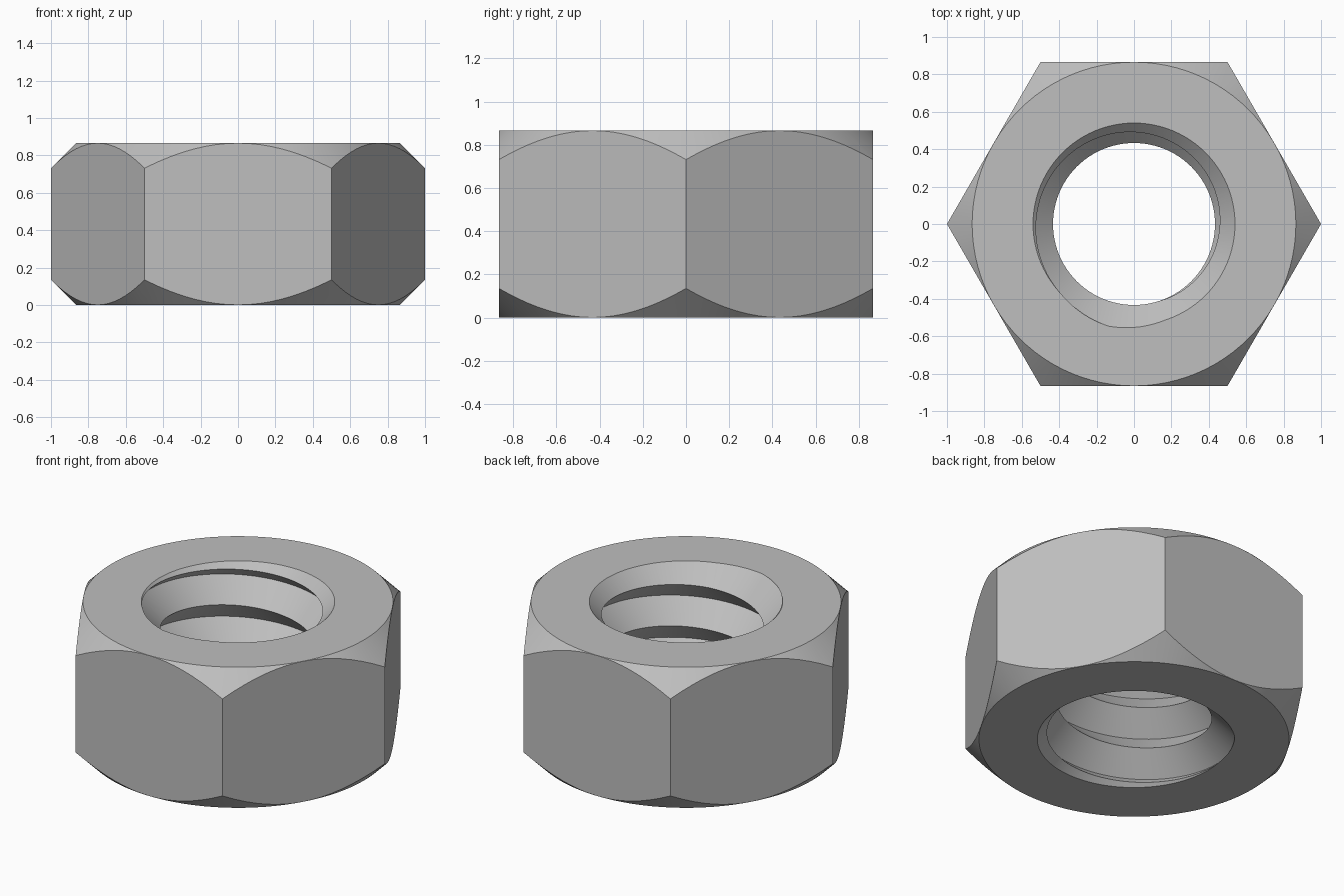
import bpy
import bmesh
from math import pi, cos, sin, radians

cube = bpy.data.objects.get("Cube")
if cube:
    bpy.data.objects.remove(cube, do_unlink=True)

HEIGHT = 0.866        # nut thickness
FLAT = 0.8655         # radius of the round end faces
MOUTH = 0.54          # radius of the countersunk hole mouth
MINOR, MAJOR = 0.433, 0.563
PITCH = 0.26
THREAD_START = -0.489
SEGMENTS = 96

steel = bpy.data.materials.new("grey steel")
steel.use_nodes = True
colour = (0.52, 0.52, 0.52, 1.0)
steel.diffuse_color = colour
steel.node_tree.nodes["Principled BSDF"].inputs["Base Color"].default_value = colour


def finish(name, bm):
    """Turn a bmesh into a scene object with outward normals."""
    bmesh.ops.recalc_face_normals(bm, faces=bm.faces)
    mesh = bpy.data.meshes.new(name)
    bm.to_mesh(mesh)
    bm.free()
    mesh.materials.append(steel)
    obj = bpy.data.objects.new(name, mesh)
    bpy.context.collection.objects.link(obj)
    return obj


def lathe(name, profile, sides):
    """Closed solid of revolution from (radius, z) points."""
    bm = bmesh.new()
    rings = [[bm.verts.new((r * cos(2 * pi * i / sides), r * sin(2 * pi * i / sides), z))
              for i in range(sides)] for r, z in profile]
    for low, high in zip(rings, rings[1:]):
        for i in range(sides):
            j = (i + 1) % sides
            bm.faces.new((low[i], low[j], high[j], high[i]))
    bm.faces.new(rings[0])
    bm.faces.new(rings[-1])
    return finish(name, bm)


def threaded_rod(name, rows=12):
    """V-threaded rod: each column climbs the helix, joining two rows up per turn."""
    bm = bmesh.new()
    cols = []
    for i in range(SEGMENTS):
        a = 2 * pi * i / SEGMENTS
        lift = THREAD_START + PITCH * i / SEGMENTS
        cols.append([bm.verts.new((r * cos(a), r * sin(a), lift + k * PITCH / 2))
                     for k in range(rows + 1)
                     for r in [MAJOR if k % 2 else MINOR]])
    for i in range(SEGMENTS):
        wrap = i == SEGMENTS - 1
        a, b = cols[i], cols[0][2:] if wrap else cols[i + 1]
        for k in range(min(len(a), len(b)) - 1):
            bm.faces.new((a[k], b[k], b[k + 1], a[k + 1]))
    # close both ends with fans, well outside the nut
    rim = [e for e in bm.edges if e.is_boundary]
    bottom = bm.verts.new((0, 0, -1))
    top = bm.verts.new((0, 0, 2))
    for e in rim:
        low = e.verts[0].co.z < HEIGHT / 2
        bm.faces.new((e.verts[0], e.verts[1], bottom if low else top))
    bmesh.ops.triangulate(bm, faces=bm.faces)
    return finish(name, bm)


def cut(target, cutter, operation):
    """Apply an exact boolean, then discard the cutter."""
    cutter.hide_render = True
    mod = target.modifiers.new(cutter.name, 'BOOLEAN')
    mod.operation = operation
    mod.solver = 'EXACT'
    mod.object = cutter
    bpy.ops.object.select_all(action='DESELECT')
    target.select_set(True)
    bpy.context.view_layer.objects.active = target
    bpy.ops.object.modifier_apply(modifier=mod.name)
    bpy.data.objects.remove(cutter, do_unlink=True)


# hexagonal blank, taller than the finished nut
nut = lathe("hex_nut", [(1, -0.1), (1, HEIGHT + 0.1)], 6)

# double cone that trims the corners at 45 degrees and sets the end faces
half = HEIGHT / 2
corner_form = lathe("corner_chamfer_form",
                    [(FLAT, 0), (FLAT + half, half), (FLAT, HEIGHT)], SEGMENTS)
cut(nut, corner_form, 'INTERSECT')

# threaded bore
cut(nut, threaded_rod("thread_cutter"), 'DIFFERENCE')

# countersinks at both mouths of the bore
over, neck = 0.1, 0.40
depth = MOUTH - neck
countersink = lathe("countersink_cutter",
                    [(MOUTH + over, -over), (neck, depth),
                     (neck, HEIGHT - depth), (MOUTH + over, HEIGHT + over)], SEGMENTS)
cut(nut, countersink, 'DIFFERENCE')

# smooth cones and thread, crisp edges
bpy.ops.object.shade_smooth_by_angle(angle=radians(25))
